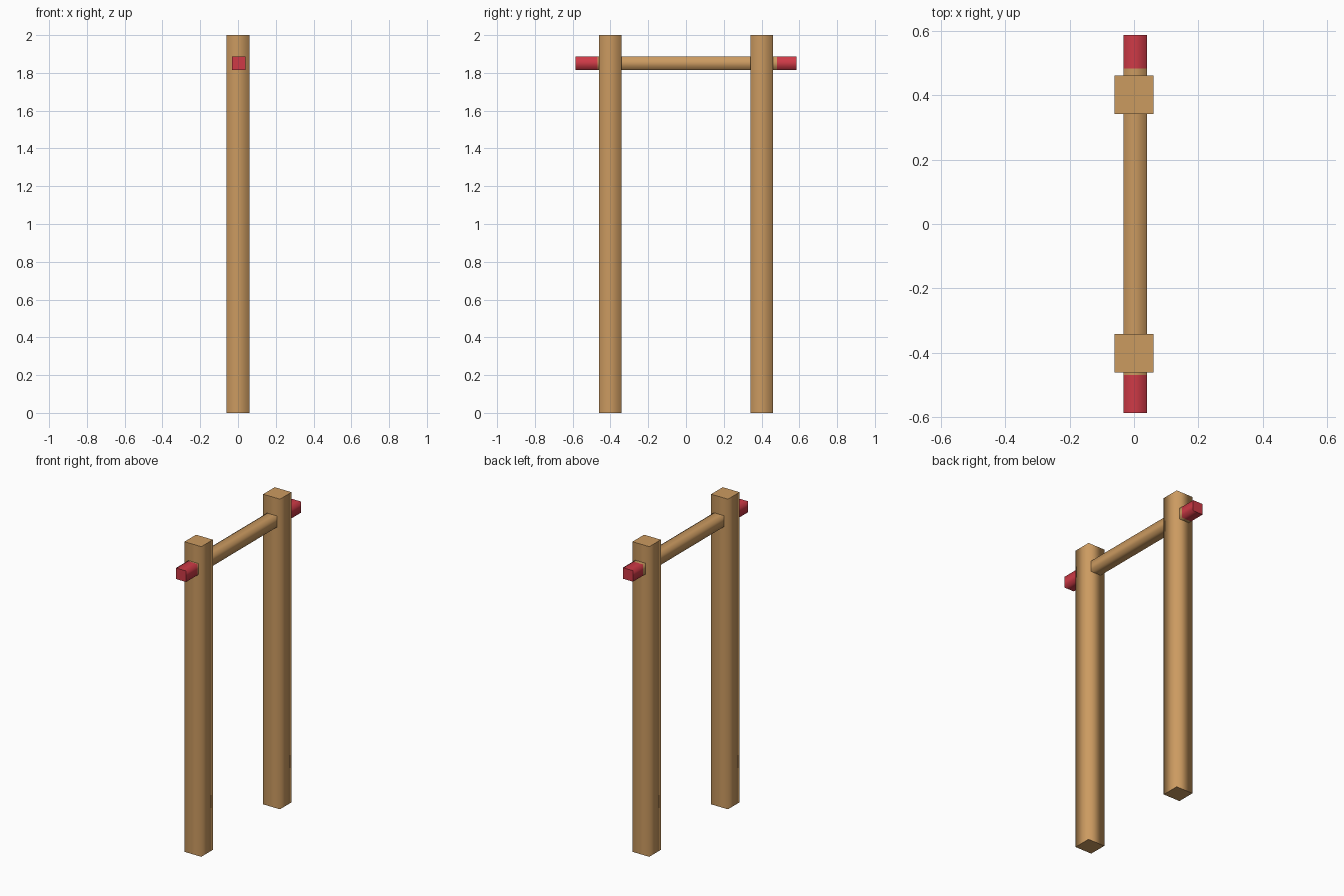
import bpy, bmesh
from mathutils import Vector

if "Cube" in bpy.data.objects:
    bpy.data.objects.remove(bpy.data.objects["Cube"])


def material(name, rgb):
    m = bpy.data.materials.new(name)
    m.diffuse_color = (*rgb, 1)
    m.use_nodes = True
    m.node_tree.nodes["Principled BSDF"].inputs["Base Color"].default_value = m.diffuse_color
    return m


wood = material("wood", (0.60, 0.325, 0.118))
red = material("red paint", (0.62, 0.042, 0.062))


def beam(name, lo, hi, axis, mats, cuts=(), rule=None):
    """Box with softly shaded long sides and crisp flat ends along one axis."""
    lo, hi = Vector(lo), Vector(hi)
    bm = bmesh.new()
    bmesh.ops.create_cube(bm, size=1)
    for v in bm.verts:
        v.co = Vector([(lo[i] + hi[i]) / 2 + v.co[i] * (hi[i] - lo[i]) for i in range(3)])
    normal = Vector([float(i == axis) for i in range(3)])
    for c in cuts:
        bmesh.ops.bisect_plane(bm, geom=bm.verts[:] + bm.edges[:] + bm.faces[:],
                               plane_co=normal * c, plane_no=normal)
    bm.normal_update()
    for f in bm.faces:
        f.smooth = True
        if rule:
            f.material_index = rule(f.calc_center_median())
        if abs(f.normal[axis]) > 0.9:
            f.smooth = False
            for e in f.edges:
                e.smooth = False
    me = bpy.data.meshes.new(name)
    bm.to_mesh(me)
    bm.free()
    for m in mats:
        me.materials.append(m)
    ob = bpy.data.objects.new(name, me)
    bpy.context.collection.objects.link(ob)
    return ob


# upright posts
for name, y in (("front_post", -0.401), ("back_post", 0.401)):
    beam(name, (-0.06, y - 0.059, 0), (0.06, y + 0.059, 2), 2, [wood])

# crossbar passing through both posts, with red painted ends
beam("crossbar", (-0.032, -0.586, 1.815), (0.04, 0.586, 1.886), 1, [wood, red],
     cuts=(-0.469, 0.482),
     rule=lambda c: int(c.y < -0.47 or c.y > 0.483))
